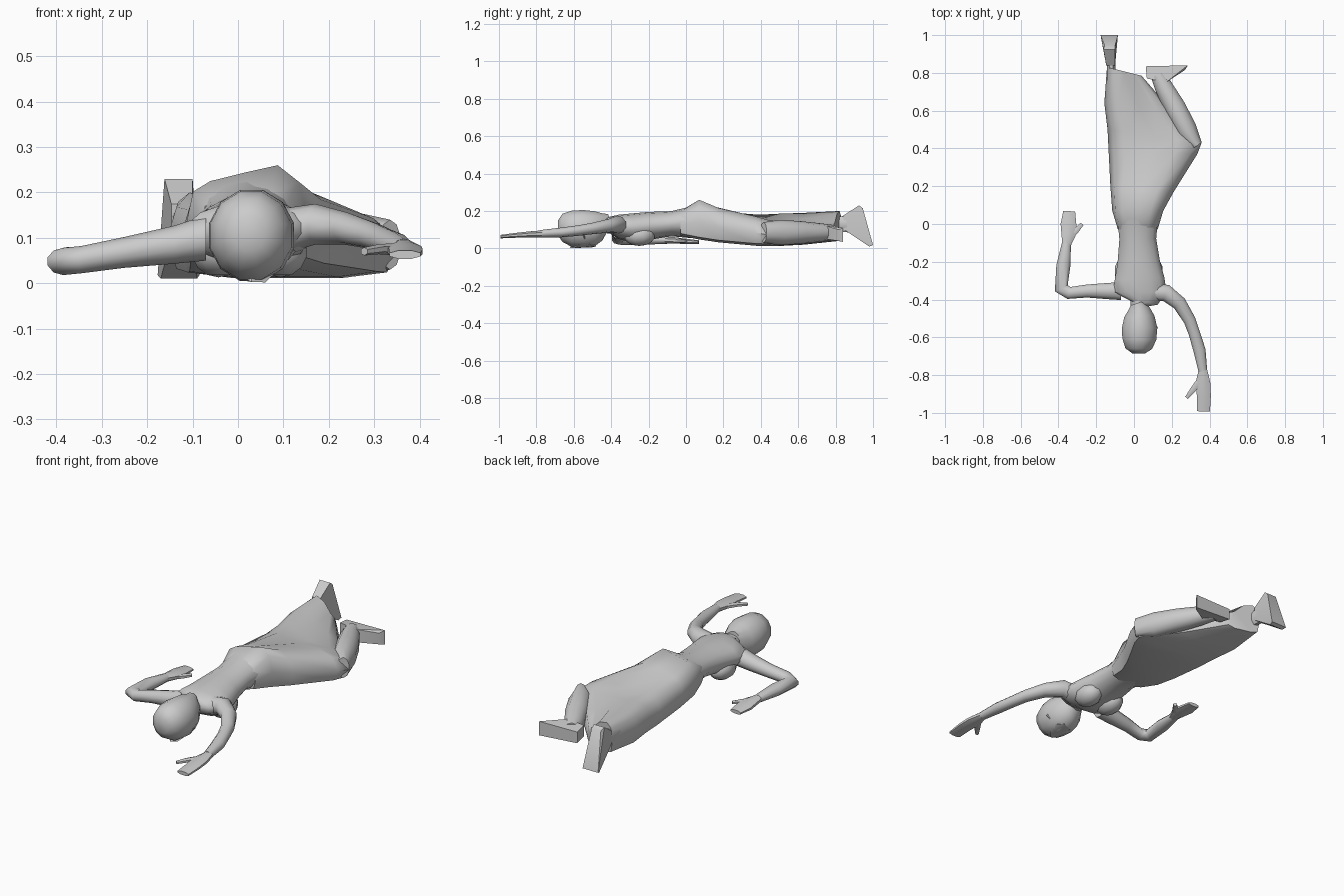
import bpy, bmesh, math
from mathutils import Vector


def finish(name, bm, angle=50):
    bmesh.ops.recalc_face_normals(bm, faces=bm.faces)
    me = bpy.data.meshes.new(name)
    bm.to_mesh(me)
    bm.free()
    ob = bpy.data.objects.new(name, me)
    bpy.context.collection.objects.link(ob)
    bpy.ops.object.select_all(action='DESELECT')
    ob.select_set(True)
    bpy.context.view_layer.objects.active = ob
    bpy.ops.object.shade_smooth_by_angle(angle=math.radians(angle))
    return ob


def loft(name, rings):
    bm = bmesh.new()
    vs = [[bm.verts.new(p) for p in r] for r in rings]
    n = len(vs[0])
    for a, b in zip(vs, vs[1:]):
        for i in range(n):
            j = (i + 1) % n
            bm.faces.new((a[i], a[j], b[j], b[i]))
    bm.faces.new(vs[0])
    bm.faces.new(vs[-1])
    return finish(name, bm)


def limb(name, path, n=10):
    """path rows: x, y, z, half width, half height"""
    pts = [Vector(p[:3]) for p in path]
    rings = []
    for i, p in enumerate(path):
        t = Vector((0, 0, 0))
        if i > 0:
            t += (pts[i] - pts[i - 1]).normalized()
        if i < len(pts) - 1:
            t += (pts[i + 1] - pts[i]).normalized()
        side = t.cross(Vector((0, 0, 1))).normalized()
        ring = []
        for k in range(n):
            a = 2 * math.pi * (k + .5) / n
            ring.append(pts[i] + side * p[3] * math.cos(a)
                        + Vector((0, 0, p[4] * math.sin(a))))
        rings.append(ring)
    return loft(name, rings)


def hull(name, pts):
    bm = bmesh.new()
    for p in pts:
        bm.verts.new(p)
    bmesh.ops.convex_hull(bm, input=bm.verts)
    return finish(name, bm, 40)


def ball(name, loc, scale):
    bm = bmesh.new()
    bmesh.ops.create_uvsphere(bm, u_segments=10, v_segments=7, radius=1)
    for v in bm.verts:
        v.co = Vector([c * s + l for c, s, l in zip(v.co, scale, loc)])
    return finish(name, bm)


# torso, lying face down with the head toward -y
limb("torso", [(.02, -.425, .13, .035, .03), (.03, -.405, .125, .10, .045),
               (.03, -.36, .115, .145, .065), (.03, -.29, .11, .135, .077),
               (.025, -.2, .12, .115, .075), (.02, -.08, .132, .10, .067),
               (.02, .03, .14, .11, .085)], 14)
for s in (-1, 1):
    ball("chest", (.025 + s * .068, -.25, .07), (.062, .085, .057))

# neck, head and hair
limb("neck", [(.025, -.38, .125, .05, .045), (.03, -.5, .125, .042, .042)])
limb("head", [(.025, -.685, .11, .035, .04), (.025, -.66, .11, .073, .078),
              (.028, -.61, .105, .093, .1), (.03, -.55, .105, .097, .104),
              (.028, -.49, .105, .083, .097), (.025, -.45, .115, .06, .075),
              (.015, -.42, .14, .035, .045)], 12)
hull("nose", [(.11, -.57, .08), (.11, -.54, .05), (.11, -.54, .09), (.127, -.545, .07)])

# arms, each with a flat hand and thumb
limb("left_arm", [(-.07, -.355, .1, .05, .05), (-.14, -.355, .085, .045, .042),
                  (-.25, -.355, .068, .036, .034), (-.345, -.365, .052, .034, .03),
                  (-.385, -.34, .048, .04, .03), (-.374, -.22, .05, .039, .03),
                  (-.357, -.1, .045, .025, .02)])
limb("left_hand", [(-.357, -.11, .045, .025, .02), (-.345, -.05, .042, .043, .018),
                   (-.347, 0, .038, .045, .015), (-.343, .068, .034, .034, .01)], 8)
limb("left_thumb", [(-.345, -.07, .042, .02, .015), (-.31, -.04, .04, .017, .013),
                    (-.275, 0, .04, .011, .009)], 6)
limb("right_arm", [(.1, -.36, .115, .05, .05), (.17, -.365, .13, .047, .045),
                   (.24, -.42, .12, .04, .036), (.295, -.51, .105, .034, .03),
                   (.32, -.58, .095, .032, .028), (.347, -.67, .085, .034, .026),
                   (.365, -.78, .078, .024, .02)])
limb("right_hand", [(.365, -.77, .078, .024, .02), (.365, -.84, .075, .042, .017),
                    (.37, -.91, .07, .04, .014), (.368, -.992, .063, .037, .01)], 8)
limb("right_thumb", [(.355, -.82, .075, .02, .014), (.31, -.88, .075, .017, .011),
                     (.278, -.92, .07, .01, .009)], 6)

# long skirt: left edge, right edge, bottom z, then top z at left, middle, right
stations = [((-.085, -.03), (.125, -.03), .068, .185, .2, .195),
            ((-.115, .07), (.155, .07), .048, .225, .245, .26),
            ((-.125, .2), (.21, .17), .032, .195, .215, .215),
            ((-.135, .4), (.335, .37), .014, .18, .165, .17),
            ((-.14, .5), (.358, .43), .012, .185, .145, .15),
            ((-.157, .64), (.2, .6), .02, .19, .16, .13),
            ((-.143, .83), (.04, .785), .04, .2, .185, .14)]
rings = []
for L, R, zb, zl, zm, zr in stations:
    L, R = Vector(L), Vector(R)
    ring = []
    top = [(0, (zb * .55 + zl * .45)), (.06, zl * .87 + zb * .13), (.2, zl),
           (.5, zm), (.75, zr), (.92, zr * .83 + zb * .17), (1, zb * .55 + zr * .45)]
    for u, z in top + [(.94, zb + .012), (.75, zb), (.25, zb), (.06, zb + .012)]:
        p = L.lerp(R, u)
        ring.append((p.x, p.y, z))
    rings.append(ring)
loft("skirt", rings)

# bent lower leg folded back from the knee
limb("right_calf", [(.335, .415, .085, .03, .055), (.275, .5, .085, .062, .068),
                    (.215, .62, .085, .06, .06), (.155, .73, .085, .05, .048),
                    (.125, .79, .085, .04, .04)])
limb("left_ankle", [(-.12, .76, .13, .025, .04), (-.122, .9, .13, .025, .05)], 8)

# feet with soles facing backwards
hull("left_foot", [(-.147, .84, .175), (-.1, .84, .175), (-.147, .845, .1), (-.1, .845, .1),
                   (-.162, .925, .23), (-.1, .925, .23), (-.155, .945, .215), (-.1, .945, .215),
                   (-.177, 1, .018), (-.085, 1, .018), (-.17, .98, .01), (-.09, .98, .01)])
hull("right_foot", [(.062, .835, .05), (.062, .835, .11), (.068, .77, .06), (.068, .77, .12),
                    (.17, .75, .05), (.17, .75, .12), (.285, .84, .035), (.285, .84, .11),
                    (.27, .815, .04), (.27, .815, .1)])
hull("face", [(.03, -.62, .003), (.06, -.6, .002), (.01, -.5, .006), (.06, -.48, .012),
              (.09, -.55, .03), (-.03, -.55, .03), (.03, -.56, .1)])
